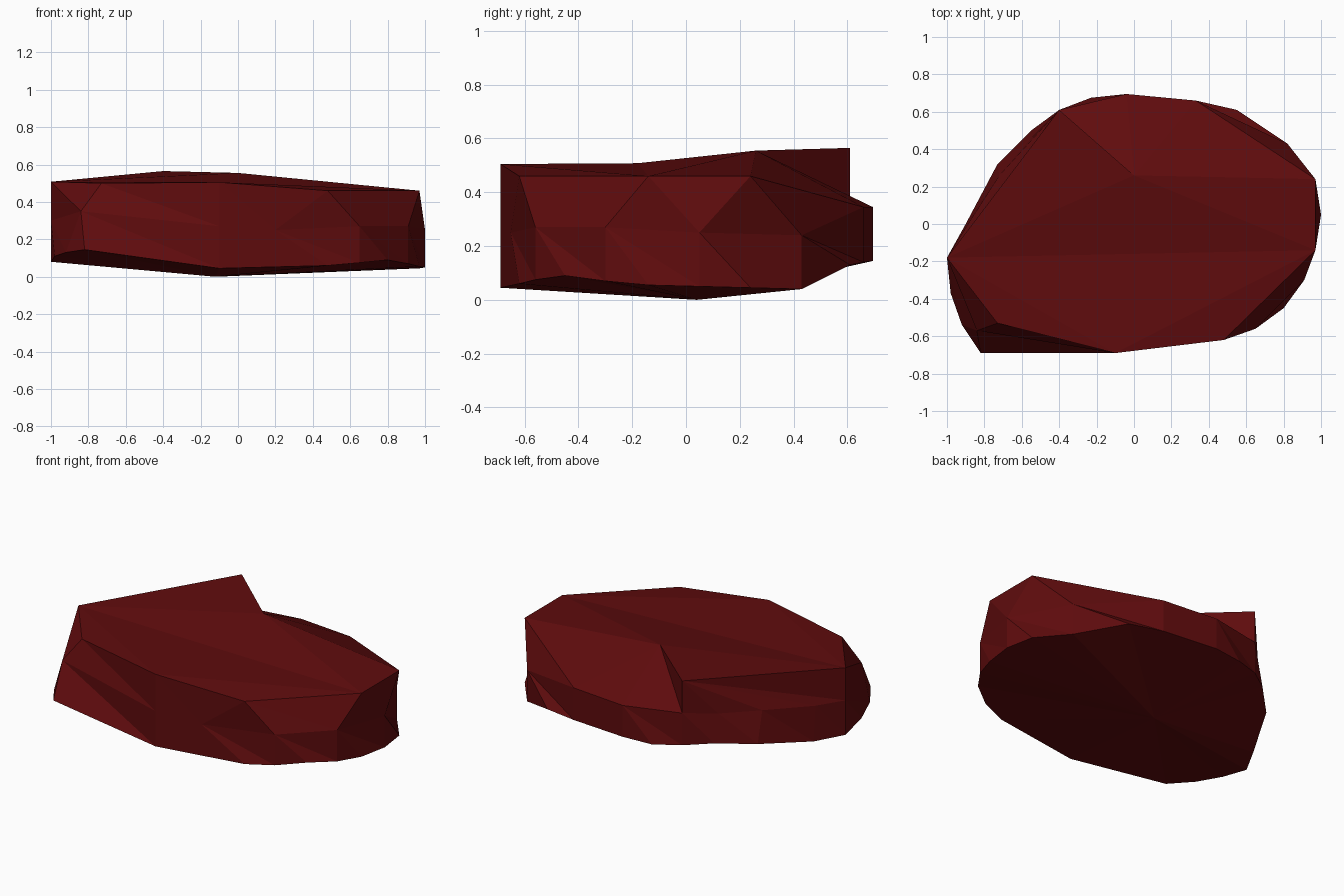
import bpy, bmesh, math

if "Cube" in bpy.data.objects:
    bpy.data.objects.remove(bpy.data.objects["Cube"])

# Three outlines of the stone: lower rim, widest belt, upper rim
LOWER = [(1, .05, .05), (.97, .24, .045), (.82, .43, .04), (.55, .61, .13), (.33, .66, .14),
         (-.04, .695, .145), (-.23, .675, .14), (-.40, .61, .155), (-.55, .50, .165),
         (-.73, .32, .14), (-.90, 0, .08), (-1, -.18, .08), (-.98, -.37, .11), (-.92, -.54, .13),
         (-.82, -.69, .145), (-.10, -.69, .045), (.48, -.62, .06), (.65, -.56, .075),
         (.80, -.45, .09), (.91, -.30, .07), (.97, -.14, .055)]
BELT = [(1, .05, .25), (.82, .43, .24), (.33, .66, .345), (-.04, .695, .345), (-.40, .61, .36),
        (-.55, .46, .34), (-.72, .26, .33), (-.90, -.02, .30), (-1, -.18, .30),
        (-.84, -.57, .35), (-.10, -.69, .27), (.20, -.652, .25), (.65, -.56, .27),
        (.91, -.30, .27)]
UPPER = [(.97, .24, .46), (0, .26, .555), (-.40, .61, .565), (-1, -.18, .508),
         (-.73, -.53, .50), (-.10, -.69, .505), (.48, -.62, .46), (.97, -.14, .46)]

bm = bmesh.new()


def ring(points):
    return [bm.verts.new(p) for p in points]


def angle(v):
    return math.atan2(v.co.y, v.co.x) % math.tau


def zip_rings(a, b):
    """Join two rings with triangles, always advancing the one that lags in angle."""
    i = j = 0
    while i < len(a) or j < len(b):
        next_a = angle(a[(i + 1) % len(a)]) + math.tau * ((i + 1) // len(a)) if i < len(a) else 99
        next_b = angle(b[(j + 1) % len(b)]) + math.tau * ((j + 1) // len(b)) if j < len(b) else 99
        va, vb = a[i % len(a)], b[j % len(b)]
        if next_a <= next_b:
            i += 1
            bm.faces.new((va, a[i % len(a)], vb))
        else:
            j += 1
            bm.faces.new((va, b[j % len(b)], vb))


lower, belt, upper = ring(LOWER), ring(BELT), ring(UPPER)
zip_rings(lower, belt)
zip_rings(belt, upper)

# Underside: shallow cone to the resting point
foot = bm.verts.new((-.12, .04, 0))
for k, v in enumerate(lower):
    bm.faces.new((foot, lower[(k + 1) % len(lower)], v))

# Top: back facets meet at the notch corner, front facets meet in a shallow valley
for tri in ((1, 2, 3), (1, 3, 7), (1, 7, 0), (3, 4, 5), (3, 5, 7), (5, 6, 7)):
    bm.faces.new([upper[k] for k in tri])

bmesh.ops.recalc_face_normals(bm, faces=bm.faces)
mesh = bpy.data.meshes.new("stone")
bm.to_mesh(mesh)
bm.free()

red = bpy.data.materials.new("dark red")
red.diffuse_color = (.115, .0035, .004, 1)
red.use_nodes = True
red.node_tree.nodes["Principled BSDF"].inputs["Base Color"].default_value = red.diffuse_color
mesh.materials.append(red)
stone = bpy.data.objects.new("stone", mesh)
bpy.context.collection.objects.link(stone)
